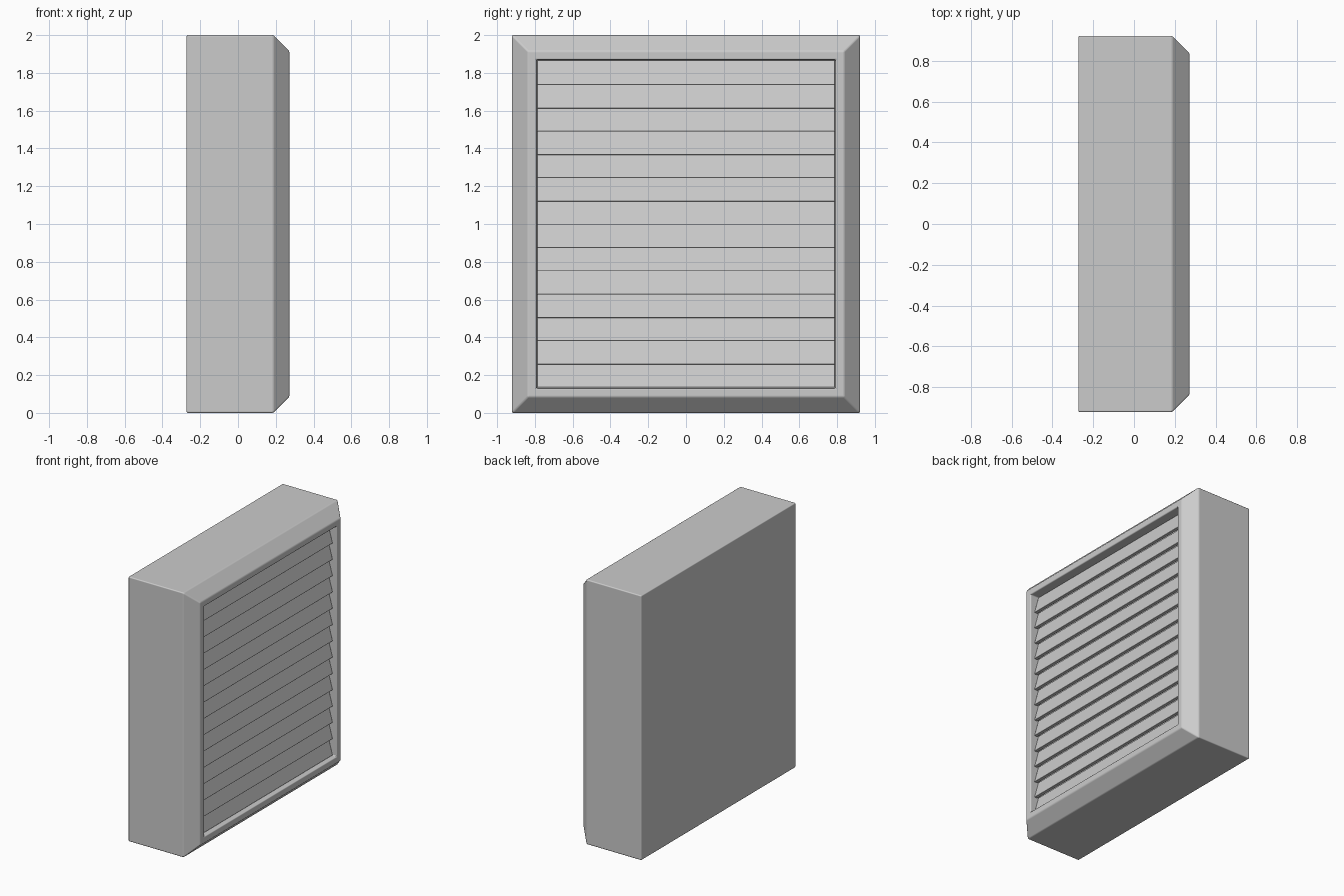
import bpy, bmesh

if "Cube" in bpy.data.objects:
    bpy.data.objects.remove(bpy.data.objects["Cube"])


def finish(name, bm, width, segments):
    bmesh.ops.recalc_face_normals(bm, faces=bm.faces)
    mesh = bpy.data.meshes.new(name)
    bm.to_mesh(mesh)
    bm.free()
    obj = bpy.data.objects.new(name, mesh)
    bpy.context.collection.objects.link(obj)
    bpy.ops.object.select_all(action='DESELECT')
    obj.select_set(True)
    bpy.context.view_layer.objects.active = obj
    bpy.ops.object.shade_smooth_by_angle(angle=0.6)
    bev = obj.modifiers.new("Soft edges", 'BEVEL')
    bev.width = width
    bev.segments = segments
    bev.limit_method = 'ANGLE'
    bev.angle_limit = 0.5
    bev.harden_normals = True
    return obj


# Housing: rectangular rings (x, inset) joined from the back to the recess floor
def build_housing():
    bm = bmesh.new()
    rings = []
    for x, inset in [(-0.272, 0), (0.187, 0), (0.272, 0.085),
                     (0.272, 0.131), (0.14, 0.131)]:
        hy, hz = 0.922 - inset, 1.0 - inset
        rings.append([bm.verts.new((x, a * hy, 1 + b * hz))
                      for a, b in [(-1, -1), (1, -1), (1, 1), (-1, 1)]])
    for r, s in zip(rings, rings[1:]):
        for i in range(4):
            j = (i + 1) % 4
            bm.faces.new((r[i], r[j], s[j], s[i]))
    bm.faces.new(rings[0])
    bm.faces.new(rings[-1])
    return finish("housing", bm, 0.008, 3)


# Louvre slat: tilted board profile (x, z) extruded across the opening
def build_slat(z):
    bm = bmesh.new()
    profile = [(0.240, 0), (0.204, 0.131), (0.180, 0.131), (0.213, 0)]
    ends = [[bm.verts.new((x, y, z + dz)) for x, dz in profile]
            for y in (-0.789, 0.789)]
    for i in range(4):
        j = (i + 1) % 4
        bm.faces.new((ends[0][i], ends[0][j], ends[1][j], ends[1][i]))
    for end in ends:
        bm.faces.new(end)
    return finish("louvre_slat", bm, 0.004, 2)


build_housing()
for i in range(14):
    build_slat(0.134 + i * 0.1232)
